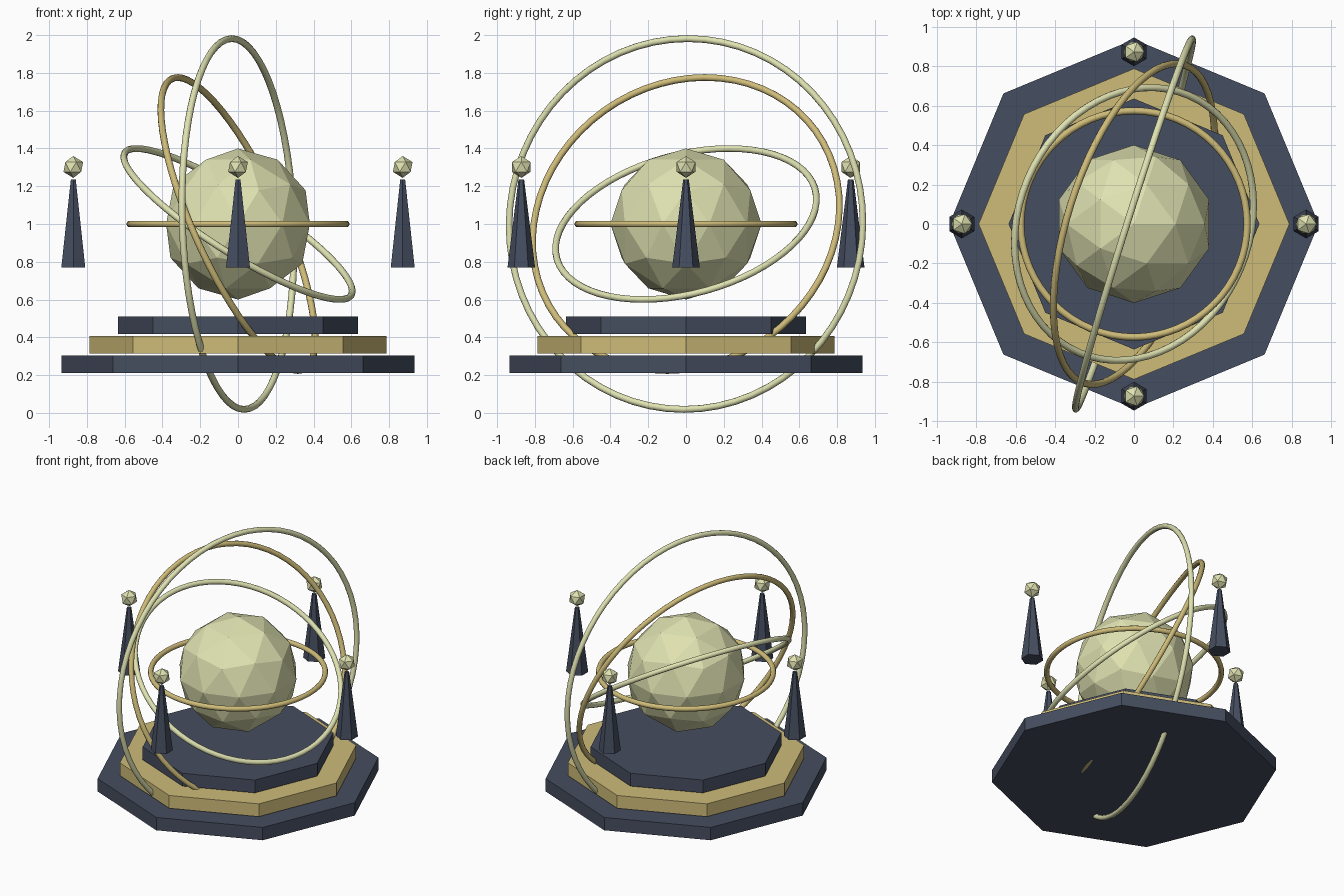
import bpy, math
from mathutils import Vector

if "Cube" in bpy.data.objects:
    bpy.data.objects.remove(bpy.data.objects["Cube"])


def material(name, rgb):
    m = bpy.data.materials.new(name)
    m.diffuse_color = (*rgb, 1)
    m.use_nodes = True
    m.node_tree.nodes["Principled BSDF"].inputs["Base Color"].default_value = m.diffuse_color
    return m


NAVY = material("navy", (0.06, 0.075, 0.115))
GOLD = material("gold", (0.62, 0.50, 0.19))
CREAM = material("cream", (0.74, 0.76, 0.44))


def finish(name, mat):
    o = bpy.context.object
    o.name = name
    o.data.materials.append(mat)
    return o


# stepped octagonal base, corners on the axes, small gaps between tiers
for i, (r, mat) in enumerate([(0.935, NAVY), (0.787, GOLD), (0.635, NAVY)]):
    bpy.ops.mesh.primitive_cylinder_add(vertices=8, radius=r, depth=0.093,
                                        location=(0, 0, 0.258 + 0.1025 * i))
    finish(f"base_tier_{i + 1}", mat)

# faceted central globe
bpy.ops.mesh.primitive_ico_sphere_add(subdivisions=2, radius=0.4, location=(0, 0, 1))
finish("globe", CREAM)

# orbit rings: radius, axis direction, colour
RINGS = [(0.573, (0, 0, 1), GOLD),
         (0.708, (0.52, -0.22, 0.826), CREAM),
         (0.845, (0.876, -0.276, 0.397), GOLD),
         (0.982, (0.953, -0.300, 0.035), CREAM)]
for i, (r, axis, mat) in enumerate(RINGS):
    bpy.ops.mesh.primitive_torus_add(major_radius=r, minor_radius=0.018,
                                     major_segments=64, minor_segments=10,
                                     location=(0, 0, 1),
                                     rotation=Vector(axis).to_track_quat('Z', 'Y').to_euler())
    finish(f"orbit_ring_{i + 1}", mat)
    bpy.ops.object.shade_smooth_by_angle(angle=math.radians(50))

# four floating spires, each with a small faceted ball above
for i in range(4):
    a = i * math.pi / 2
    x, y = 0.872 * math.cos(a), 0.872 * math.sin(a)
    bpy.ops.mesh.primitive_cone_add(vertices=6, radius1=0.073, radius2=0.015,
                                    depth=0.465, location=(x, y, 1.003))
    finish(f"spire_{i + 1}", NAVY)
    bpy.ops.mesh.primitive_ico_sphere_add(subdivisions=1, radius=0.058, location=(x, y, 1.302))
    finish(f"spire_ball_{i + 1}", CREAM)
